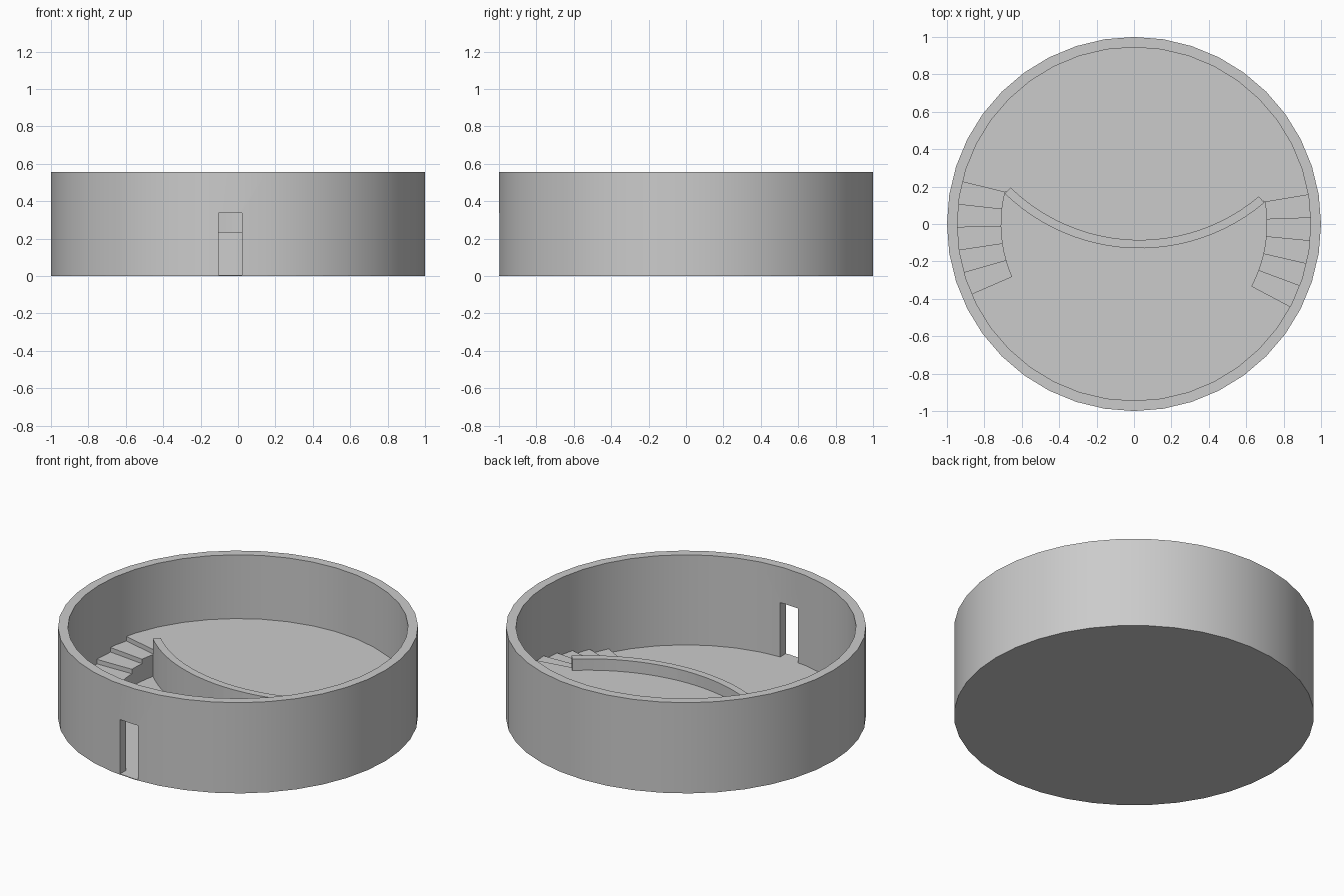
import bpy, bmesh
from math import radians, cos, sin, pi

if "Cube" in bpy.data.objects:
    bpy.data.objects.remove(bpy.data.objects["Cube"])

FLOOR = 0.004      # thin floor slab
DECK = 0.165       # raised platform height
WALL_IN = 0.945    # inner wall radius
STAIR_IN = 0.71    # inner stair radius
SIDES = 40


def polar(r, deg, cx=0.0, cy=0.0):
    a = radians(deg)
    return (cx + r * cos(a), cy + r * sin(a))


def arc(r, a0, a1, n, cx=0.0, cy=0.0):
    return [polar(r, a0 + (a1 - a0) * i / n, cx, cy) for i in range(n + 1)]


def prism(name, outline, z0, z1):
    """Extrude a closed plan outline from z0 to z1."""
    bm = bmesh.new()
    face = bm.faces.new([bm.verts.new((x, y, z0)) for x, y in outline])
    new = bmesh.ops.extrude_face_region(bm, geom=[face])
    for v in new["geom"]:
        if isinstance(v, bmesh.types.BMVert):
            v.co.z = z1
    bmesh.ops.recalc_face_normals(bm, faces=bm.faces)
    return finish(name, bm)


def finish(name, bm):
    mesh = bpy.data.meshes.new(name)
    bm.to_mesh(mesh)
    bm.free()
    obj = bpy.data.objects.new(name, mesh)
    bpy.context.collection.objects.link(obj)
    return obj


# Floor slab
prism("floor", arc(1.0, 0, 360, SIDES)[:-1], 0, FLOOR)

# Round outer wall
bm = bmesh.new()
section = [(WALL_IN, FLOOR), (1.0, FLOOR), (1.0, 0.556), (WALL_IN, 0.556)]
rings = []
for i in range(SIDES):
    a = 2 * pi * i / SIDES
    rings.append([bm.verts.new((r * cos(a), r * sin(a), z)) for r, z in section])
for i in range(SIDES):
    p, q = rings[i], rings[(i + 1) % SIDES]
    for k in range(4):
        m = (k + 1) % 4
        bm.faces.new((p[k], q[k], q[m], p[m]))
bmesh.ops.recalc_face_normals(bm, faces=bm.faces)
wall = finish("outer_wall", bm)

# Doorway cut through the front of the wall
cutter = prism("door_cutter", [(-0.105, -1.2), (0.022, -1.2), (0.022, -0.8), (-0.105, -0.8)], -0.1, 0.337)
cutter.hide_render = True
mod = wall.modifiers.new("doorway", "BOOLEAN")
mod.operation = "DIFFERENCE"
mod.solver = "EXACT"
mod.object = cutter
bpy.context.view_layer.objects.active = wall
wall.select_set(True)
bpy.ops.object.modifier_apply(modifier=mod.name)
bpy.data.objects.remove(cutter, do_unlink=True)
bpy.ops.object.shade_smooth_by_angle(angle=radians(30))

# Raised platform with a concave front edge between the stair heads
CX, CY, A0, A1 = 0.03, 0.905, 225.8, 310.1
front = arc(1.02, A0, A1, 24, CX, CY)
back = arc(0.955, 9.5, 166.2, 24)
prism("platform", front + [polar(STAIR_IN, 9.5)] + back + [polar(STAIR_IN, 166.2)], 0.002, DECK)

# Low parapet along the platform edge
prism("parapet", arc(1.035, A0, A1, 24, CX, CY) + arc(0.99, A1, A0, 24, CX, CY), 0.002, 0.235)

# Curved stairs against the wall on both sides, dropping towards the front
for side, start, turn in (("left", 166.2, 7.45), ("right", 9.5, -7.5)):
    for i in range(5):
        a, b = start + turn * i, start + turn * (i + 1)
        plan = arc(0.955, a, b, 2) + arc(STAIR_IN, b, a, 2)
        prism(f"{side}_step_{5 - i}", plan, 0.002, DECK * (5 - i) / 6)
